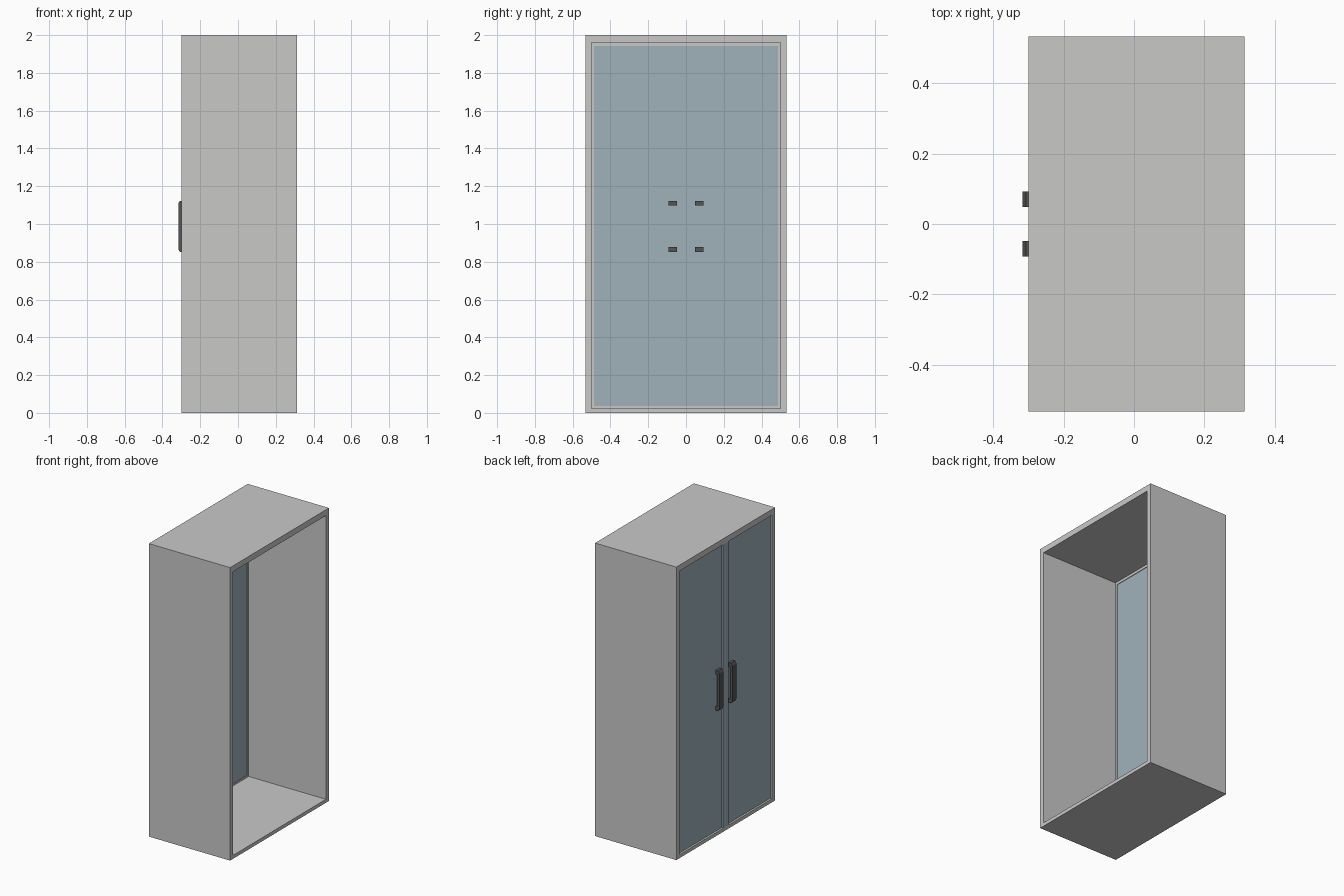
import bpy, bmesh

if "Cube" in bpy.data.objects:
    bpy.data.objects.remove(bpy.data.objects["Cube"])


def material(name, rgb):
    m = bpy.data.materials.new(name)
    m.diffuse_color = (*rgb, 1)
    m.use_nodes = True
    m.node_tree.nodes["Principled BSDF"].inputs["Base Color"].default_value = m.diffuse_color
    return m


GREY = material("light_grey", (0.58, 0.585, 0.575))
BLUE = material("door_blue", (0.35, 0.45, 0.50))
DARK = material("dark_grey", (0.09, 0.09, 0.09))


def finish(name, bm, mat):
    bmesh.ops.recalc_face_normals(bm, faces=bm.faces)
    me = bpy.data.meshes.new(name)
    bm.to_mesh(me)
    bm.free()
    me.materials.append(mat)
    ob = bpy.data.objects.new(name, me)
    bpy.context.collection.objects.link(ob)
    return ob


def box(name, x, y, z, mat):
    bm = bmesh.new()
    bmesh.ops.create_cube(bm, size=1)
    for v in bm.verts:
        v.co = [(r[0] + r[1]) / 2 + c * (r[1] - r[0]) for r, c in zip((x, y, z), v.co)]
    return finish(name, bm, mat)


def ring(name, x, outer, inner, mat):
    """Mitred rectangular ring; outer and inner are (half width, bottom, top)."""
    bm = bmesh.new()
    loops = []
    for px in x:
        for w, lo, hi in (outer, inner):
            loops.append([bm.verts.new((px, a, b)) for a, b in ((-w, lo), (w, lo), (w, hi), (-w, hi))])
    o0, i0, o1, i1 = loops
    for a, b in ((o0, i0), (o1, i1), (o0, o1), (i0, i1)):
        for k in range(4):
            n = (k + 1) % 4
            bm.faces.new((a[k], a[n], b[n], b[k]))
    return finish(name, bm, mat)


# Open cabinet shell and the thin stop frame around the doors
ring("cabinet_shell", (-0.30, 0.3135), (0.533, 0, 2), (0.50, 0.024, 1.96), GREY)
ring("door_stop_frame", (-0.284, -0.270), (0.505, 0.02, 1.965), (0.486, 0.036, 1.942), GREY)

# Two door panels with a cover strip between them
for side, a, b in (("left", 0.0, 0.499), ("right", -0.499, 0.0)):
    box(side + "_door", (-0.287, -0.274), (a, b), (0.024, 1.96), BLUE)
box("door_cover_strip", (-0.2995, -0.274), (-0.03, 0.026), (0.022, 1.962), BLUE)

# Pull handles: chamfered bracket profile extruded in y, feet pass through the doors
PROFILE = [(-0.264, 0.852), (-0.307, 0.852), (-0.316, 0.866), (-0.316, 1.109),
           (-0.307, 1.123), (-0.264, 1.123), (-0.264, 1.098), (-0.298, 1.098),
           (-0.298, 0.877), (-0.264, 0.877)]
for side, y in (("left", 0.07), ("right", -0.07)):
    bm = bmesh.new()
    face = bm.faces.new([bm.verts.new((px, y - 0.022, pz)) for px, pz in PROFILE])
    ext = bmesh.ops.extrude_face_region(bm, geom=[face])
    bmesh.ops.translate(bm, vec=(0, 0.044, 0),
                        verts=[g for g in ext["geom"] if isinstance(g, bmesh.types.BMVert)])
    if len(bm.faces) == len(PROFILE) + 1:
        bm.faces.new([v for v in bm.verts][:len(PROFILE)])
    finish(side + "_handle", bm, DARK)
